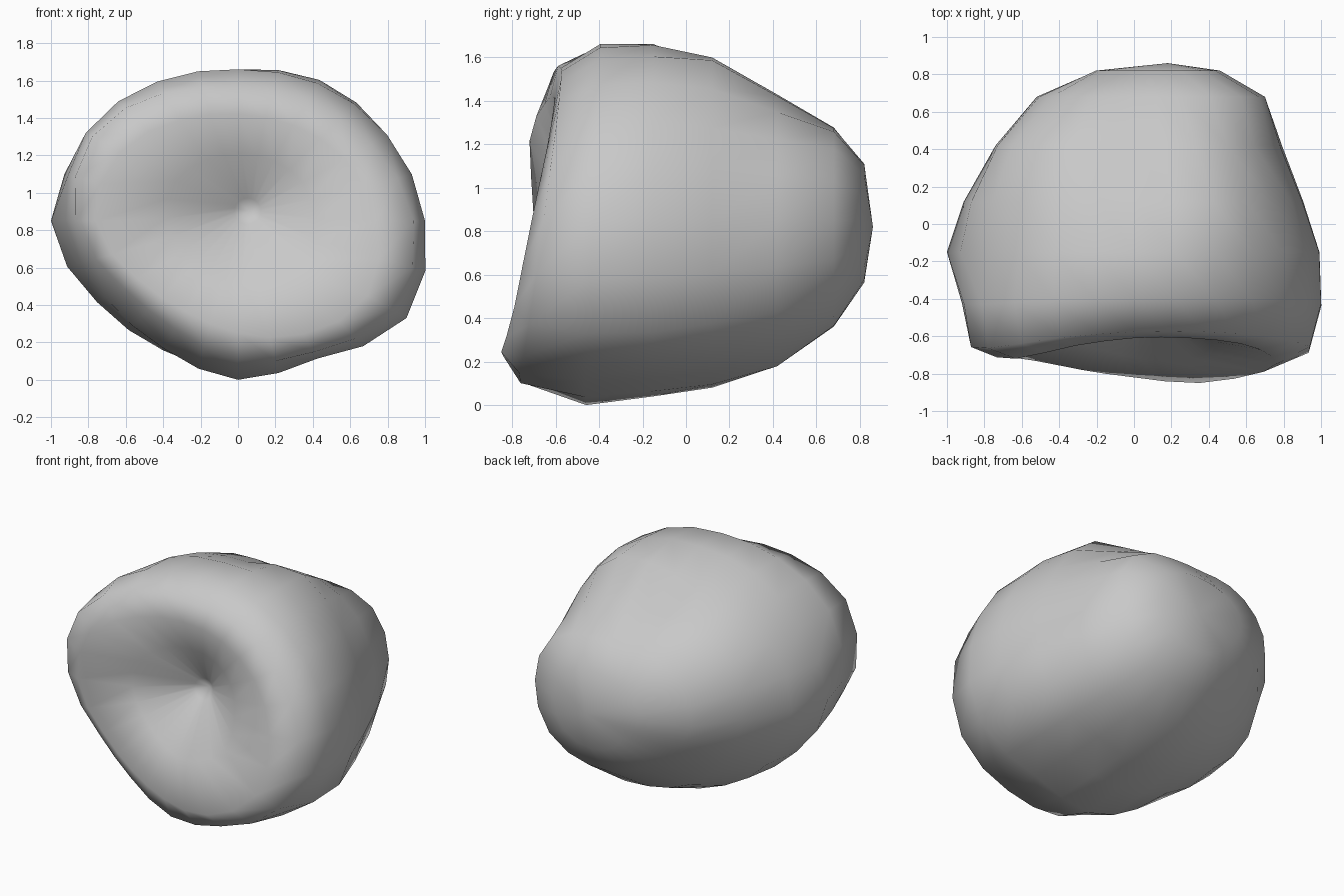
import bpy
import bmesh
import math
from mathutils import Vector

cube = bpy.data.objects.get("Cube")
if cube:
    bpy.data.objects.remove(cube, do_unlink=True)

CENTER_Z = 0.85
STEPS = 2  # segments between two neighbouring key directions

# Forward lean of the crater rim in the twelve key directions, starting at +x
RIM_LEAN = [-.02, .05, .08, .08, .04, -.03, -.01, -.04, -.09, -.13, -.16, -.1]

# Cross-sections from crater to back: depth, share of the lean, twelve radii
SECTIONS = [
    (-.45, .1, [.07, .07, .07, .07, .07, .07, .07, .07, .07, .07, .07, .07]),
    (-.61, .8, [.40, .38, .35, .34, .36, .40, .40, .35, .33, .35, .38, .43]),
    (-.69, 1, [.74, .66, .59, .57, .62, .73, .76, .62, .56, .60, .70, .80]),
    (-.64, .8, [.94, .82, .74, .70, .79, .90, .87, .71, .67, .75, .81, .96]),
    (-.42, .3, [1.0, .92, .85, .81, .86, .94, .92, .82, .79, .85, .85, 1.04]),
    (-.15, 0, [.99, .92, .87, .81, .85, .90, 1.0, .87, .80, .81, .84, 1.03]),
    (.12, 0, [.90, .85, .85, .71, .78, .87, .91, .84, .77, .77, .81, .95]),
    (.42, 0, [.78, .74, .66, .56, .66, .75, .74, .67, .65, .66, .74, .84]),
    (.68, 0, [.70, .66, .49, .42, .46, .51, .52, .42, .40, .46, .56, .68]),
    (.82, 0, [.46, .42, .30, .24, .22, .22, .20, .18, .18, .24, .33, .43]),
]


def around(values, i):
    """Smooth closed interpolation through the key values."""
    k, t = i // STEPS, (i % STEPS) / STEPS
    a, b, c, d = (values[(k + j) % len(values)] for j in (-1, 0, 1, 2))
    return b + t / 2 * (c - a + t * (2*a - 5*b + 4*c - d + t * (3*(b - c) + d - a)))


def make_ring(bm, depth, lean, radii):
    count = len(radii) * STEPS
    ring = []
    for i in range(count):
        angle = math.tau * i / count
        r = around(radii, i)
        # The innermost rings follow the off-centre pit
        shift = .06 * max(0, 1 - r / .5) if depth < 0 else 0
        ring.append(bm.verts.new((
            r * math.cos(angle) + shift,
            depth + lean * around(RIM_LEAN, i),
            CENTER_Z + r * math.sin(angle) + shift)))
    return ring


def close_end(bm, ring, point):
    tip = bm.verts.new(Vector(point))
    for i, vert in enumerate(ring):
        bm.faces.new((vert, ring[(i + 1) % len(ring)], tip))


# Rock body with the crater at the front
bm = bmesh.new()
rings = [make_ring(bm, *section) for section in SECTIONS]
for first, second in zip(rings, rings[1:]):
    for i in range(len(first)):
        j = (i + 1) % len(first)
        bm.faces.new((first[i], first[j], second[j], second[i]))
close_end(bm, rings[0], (.06, -.4, .9))
close_end(bm, rings[-1], (.18, .86, .82))
bmesh.ops.recalc_face_normals(bm, faces=bm.faces)

# Rest the rock on the ground
lowest = min(v.co.z for v in bm.verts)
bmesh.ops.translate(bm, verts=bm.verts, vec=(0, 0, -lowest))
for face in bm.faces:
    face.smooth = True

mesh = bpy.data.meshes.new("rock")
bm.to_mesh(mesh)
bm.free()
rock = bpy.data.objects.new("rock", mesh)
bpy.context.collection.objects.link(rock)

# Plain stone grey
stone = bpy.data.materials.new("stone_grey")
stone.use_nodes = True
color = (.58, .58, .58, 1)
stone.diffuse_color = color
shader = next(n for n in stone.node_tree.nodes if n.type == "BSDF_PRINCIPLED")
shader.inputs["Base Color"].default_value = color
mesh.materials.append(stone)
